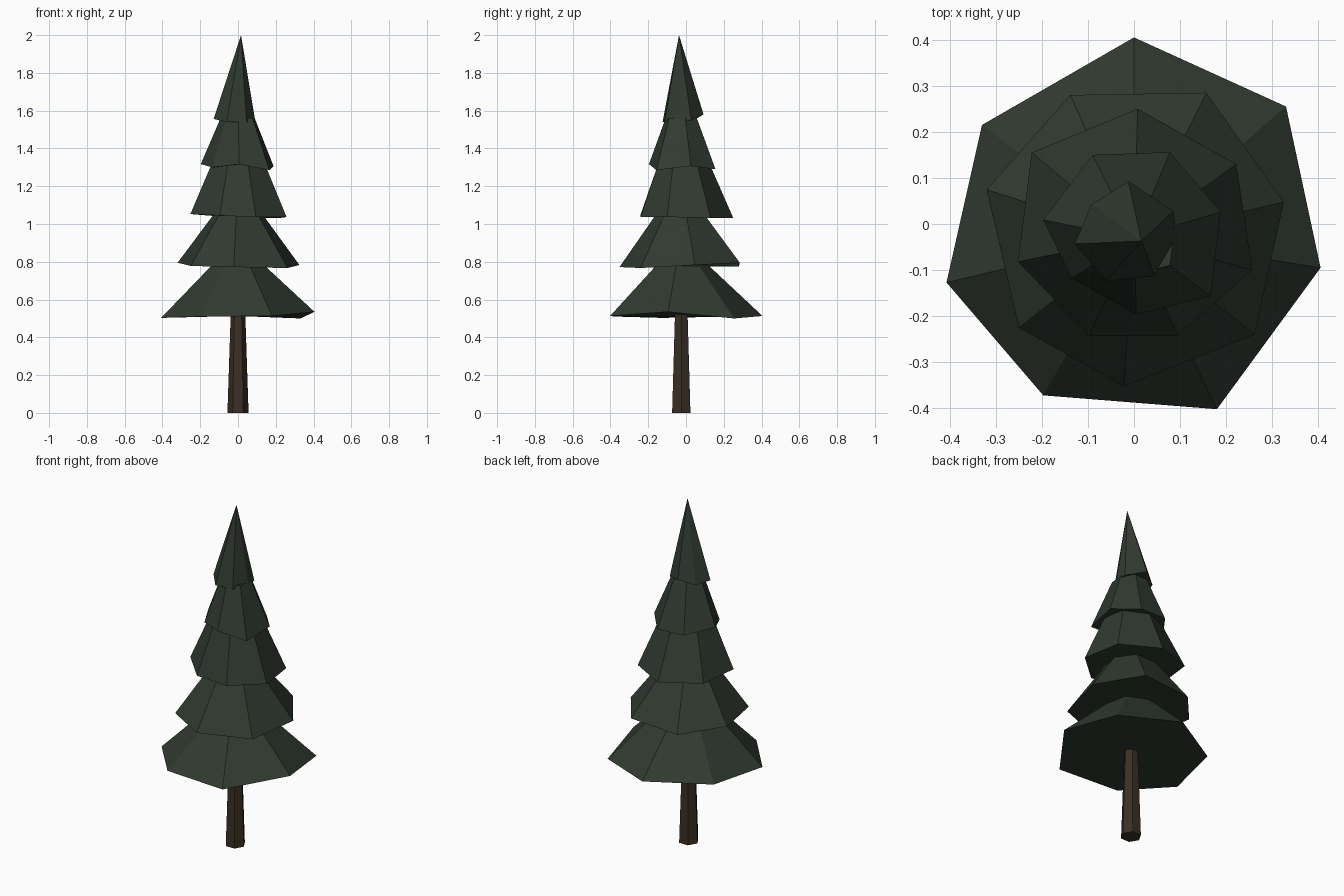
import bpy, bmesh, math

if "Cube" in bpy.data.objects:
    bpy.data.objects.remove(bpy.data.objects["Cube"])

AXIS = (0.0, -0.03)


def material(name, rgb):
    m = bpy.data.materials.new(name)
    m.diffuse_color = (*rgb, 1)
    m.use_nodes = True
    m.node_tree.nodes["Principled BSDF"].inputs["Base Color"].default_value = m.diffuse_color
    return m


NEEDLES = material("dark green needles", (0.030, 0.042, 0.030))
BARK = material("brown bark", (0.042, 0.029, 0.018))


def loft(name, bottom, top, mat):
    """Closed flat-faced solid between two rings; a one-point top makes a spike."""
    bm = bmesh.new()
    lo = [bm.verts.new(p) for p in bottom]
    hi = [bm.verts.new(p) for p in top]
    n = len(lo)
    for i in range(n):
        j = (i + 1) % n
        bm.faces.new([lo[i], lo[j], hi[0]] if len(hi) == 1 else [lo[i], lo[j], hi[j], hi[i]])
    bm.faces.new(lo[::-1])
    if len(hi) > 1:
        bm.faces.new(hi)
    bmesh.ops.recalc_face_normals(bm, faces=bm.faces)
    me = bpy.data.meshes.new(name)
    bm.to_mesh(me)
    bm.free()
    me.materials.append(mat)
    ob = bpy.data.objects.new(name, me)
    bpy.context.collection.objects.link(ob)


def hexagon(r, z):
    return [(AXIS[0] + r * math.cos(i * math.pi / 3),
             AXIS[1] + 0.005 + r * math.sin(i * math.pi / 3), z) for i in range(6)]


# Trunk
loft("trunk", hexagon(0.056, 0), hexagon(0.036, 0.6), BARK)

# Branch tiers: irregular seven-sided skirts, (rim, top height, top scale)
tiers = [
    ([(0, .405, .513), (.33, .255, .50), (.405, -.095, .535), (.18, -.402, .513),
      (-.197, -.372, .51), (-.407, -.127, .503), (-.33, .215, .51)], .79, .32),
    ([(-.138, .28, .775), (.157, .285, .795), (.325, .048, .783), (.262, -.24, .767),
      (-.022, -.352, .772), (-.25, -.225, .778), (-.32, .075, .795)], 1.06, .38),
    ([(.008, .25, 1.032), (.222, .13, 1.032), (.257, -.1, 1.037), (.095, -.242, 1.036),
      (-.097, -.242, 1.045), (-.252, -.082, 1.053), (-.222, .155, 1.05)], 1.32, .55),
    ([(-.09, .15, 1.295), (.078, .156, 1.29), (.188, .026, 1.307), (.166, -.157, 1.285),
      (.005, -.196, 1.317), (-.136, -.117, 1.30), (-.197, .009, 1.317)], 1.56, .47),
]
for k, (rim, z, s) in enumerate(tiers, 1):
    top = [(AXIS[0] + (x - AXIS[0]) * s, AXIS[1] + (y - AXIS[1]) * s, z) for x, y, _ in rim]
    loft(f"branch_tier_{k}", rim, top, NEEDLES)

# Pointed crown
crown = [(-.012, .093, 1.58), (.086, .028, 1.55), (.092, -.033, 1.54), (.045, -.113, 1.54),
         (-.06, -.124, 1.54), (-.129, -.043, 1.556), (-.092, .043, 1.55)]
loft("crown", crown, [(.016, -.037, 2.0)], NEEDLES)
